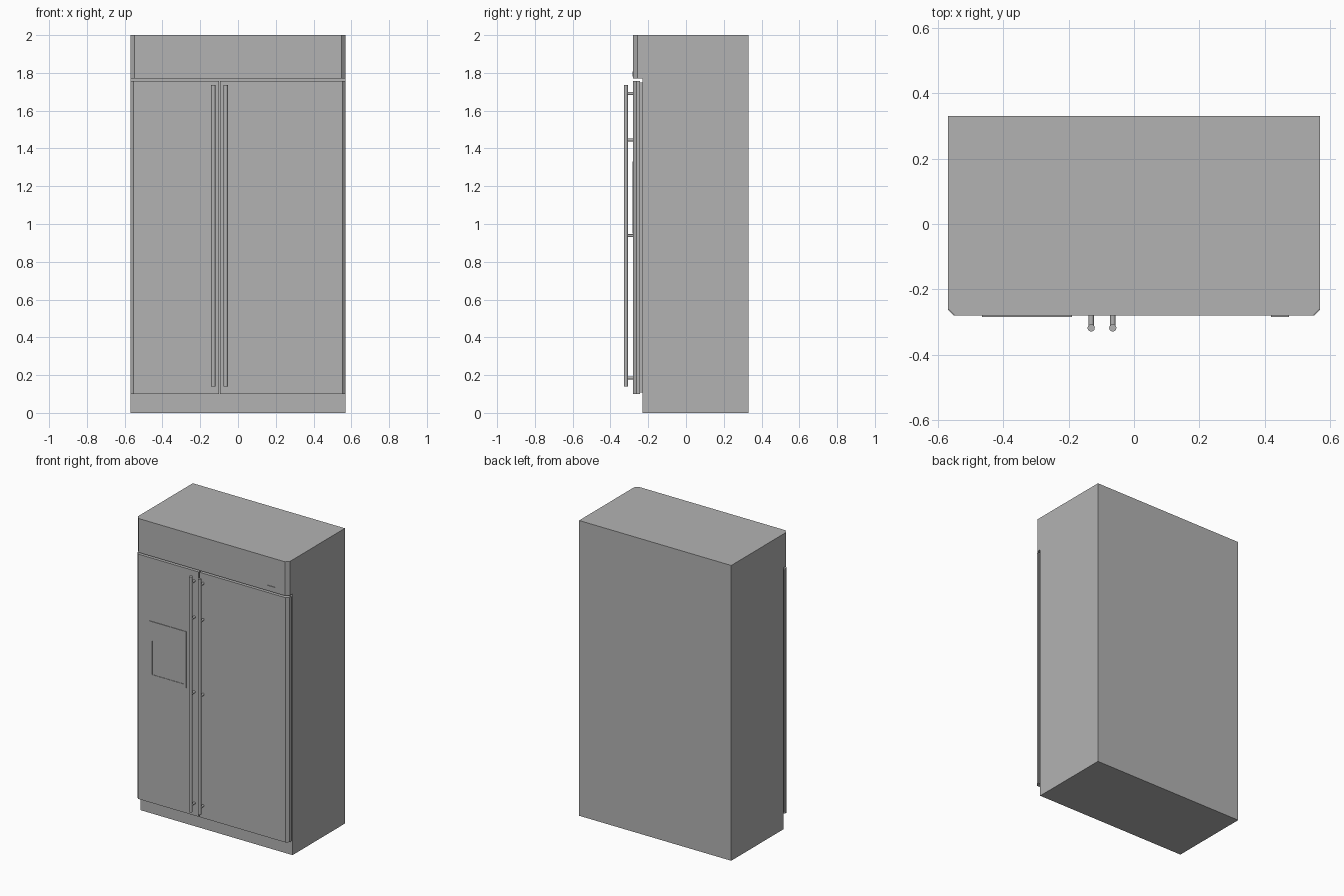
import bpy, bmesh
from mathutils import Vector, Matrix

cube = bpy.data.objects.get("Cube")
if cube:
    bpy.data.objects.remove(cube, do_unlink=True)

steel = bpy.data.materials.new("brushed_grey")
steel.use_nodes = True
grey = (0.45, 0.45, 0.45, 1)
steel.diffuse_color = grey
steel.node_tree.nodes["Principled BSDF"].inputs["Base Color"].default_value = grey

HALF, BACK, BODY_FRONT, FACE = 0.57, 0.33, -0.23, -0.28


def finish(name, bm):
    bmesh.ops.recalc_face_normals(bm, faces=bm.faces)
    mesh = bpy.data.meshes.new(name)
    bm.to_mesh(mesh)
    bm.free()
    mesh.materials.append(steel)
    ob = bpy.data.objects.new(name, mesh)
    bpy.context.scene.collection.objects.link(ob)
    return ob


def box_bm(x, y, z):
    bm = bmesh.new()
    bmesh.ops.create_cube(bm, size=1)
    for v in bm.verts:
        v.co = Vector([r[0] if c < 0 else r[1] for c, r in zip(v.co, (x, y, z))])
    return bm


def box(name, x, y, z):
    return finish(name, box_bm(x, y, z))


def chamfer(bm, side, z_min, size):
    """Chamfer the vertical outer edges on the front face."""
    edges = [e for e in bm.edges
             if all(abs(v.co.y - FACE) < 1e-4 and v.co.x * side > HALF - 1e-3
                    and v.co.z > z_min for v in e.verts)
             and abs(e.verts[0].co.z - e.verts[1].co.z) > 0.1]
    bmesh.ops.bevel(bm, geom=edges, offset=size, segments=1,
                    affect='EDGES', profile=0.5)


def rod(name, start, end, radius, sides):
    start, end = Vector(start), Vector(end)
    axis = end - start
    bm = bmesh.new()
    spin = axis.to_track_quat('Z', 'Y').to_matrix().to_4x4()
    bmesh.ops.create_cone(bm, cap_ends=True, segments=sides, radius1=radius,
                          radius2=radius, depth=axis.length,
                          matrix=Matrix.Translation((start + end) / 2) @ spin)
    ob = finish(name, bm)
    bpy.context.view_layer.objects.active = ob
    bpy.ops.object.select_all(action='DESELECT')
    ob.select_set(True)
    bpy.ops.object.shade_smooth_by_angle()


# Cabinet with the upper grille panel pulled forward from its front
bm = box_bm((-HALF, HALF), (BODY_FRONT, BACK), (0, 2))
bmesh.ops.bisect_plane(bm, geom=bm.verts[:] + bm.edges[:] + bm.faces[:],
                       plane_co=(0, 0, 1.77), plane_no=(0, 0, 1))
bm.normal_update()
upper = [f for f in bm.faces
         if f.normal.y < -0.9 and f.calc_center_median().z > 1.77]
new = bmesh.ops.extrude_face_region(bm, geom=upper)["geom"]
bmesh.ops.translate(bm, vec=(0, FACE - BODY_FRONT, 0),
                    verts=[g for g in new if isinstance(g, bmesh.types.BMVert)])
bmesh.ops.delete(bm, geom=upper, context='FACES_ONLY')
for side in (-1, 1):
    chamfer(bm, side, 1.7, 0.022)
finish("cabinet", bm)

# Doors with recessed gaskets, bar handles and standoffs
SPLIT = -0.097
for label, side, x0, x1, hx in (("right", -1, -HALF, SPLIT - 0.003, -0.131),
                                ("left", 1, SPLIT + 0.003, HALF, -0.065)):
    bm = box_bm((x0, x1), (FACE, -0.244), (0.1, 1.758))
    chamfer(bm, side, 0, 0.018)
    finish(label + "_door", bm)
    box(label + "_gasket", (x0 + 0.008, x1 - 0.008), (-0.244, BODY_FRONT),
        (0.108, 1.75))
    rod(label + "_handle", (hx, -0.318, 0.14), (hx, -0.318, 1.735), 0.011, 24)
    for i, z in enumerate((0.185, 0.938, 1.445, 1.69)):
        rod(f"{label}_standoff_{i + 1}", (hx, FACE, z), (hx, -0.318, z), 0.008, 16)

# Water dispenser plate with a shallow recess
bm = box_bm((-0.465, -0.19), (FACE - 0.004, FACE), (0.95, 1.33))
bm.normal_update()
front = [f for f in bm.faces if f.normal.y < -0.9]
bmesh.ops.inset_region(bm, faces=front, thickness=0.03)
for v in front[0].verts:
    if v.co.z > 1.2:
        v.co.z = 1.2
new = bmesh.ops.extrude_face_region(bm, geom=front)["geom"]
bmesh.ops.translate(bm, vec=(0, 0.003, 0),
                    verts=[g for g in new if isinstance(g, bmesh.types.BMVert)])
bmesh.ops.delete(bm, geom=front, context='FACES_ONLY')
finish("dispenser_plate", bm)

# Plain trim plate on the grille panel
box("trim_plate", (0.42, 0.475), (FACE - 0.004, FACE), (1.78, 1.808))
